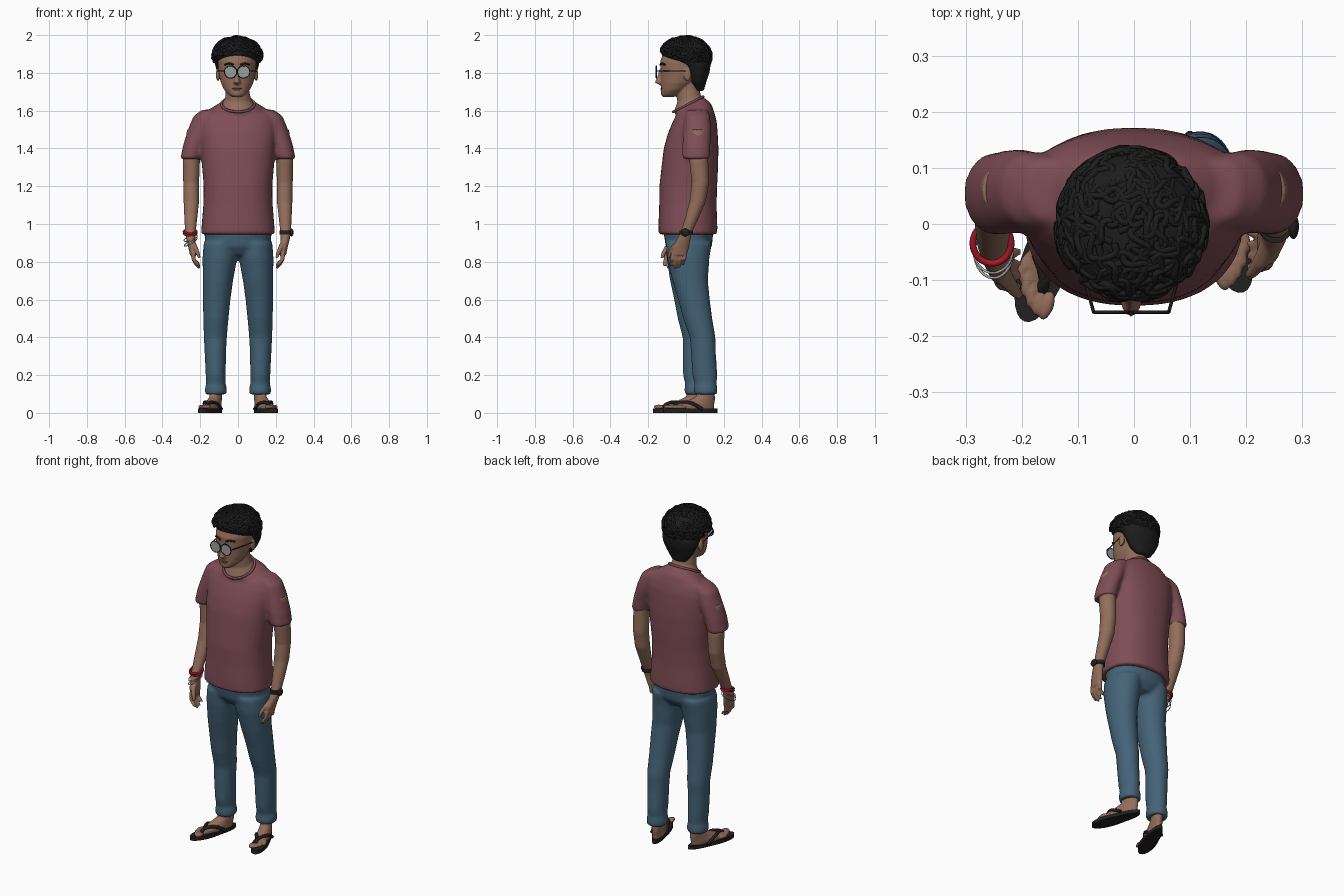
import bpy, bmesh, math, random
from mathutils import Vector, Matrix

random.seed(4)
if "Cube" in bpy.data.objects:
    bpy.data.objects.remove(bpy.data.objects["Cube"])


def material(name, r, g, b):
    m = bpy.data.materials.new(name)
    m.use_nodes = True
    m.diffuse_color = (r, g, b, 1)
    m.node_tree.nodes["Principled BSDF"].inputs["Base Color"].default_value = (r, g, b, 1)
    return m


SKIN = material("skin", .29, .155, .105)
SHIRT = material("shirt_maroon", .21, .075, .092)
DENIM = material("denim_blue", .058, .125, .185)
HAIR = material("hair_black", .012, .012, .012)
RUBBER = material("sandal_black", .017, .014, .014)
RED = material("bracelet_red", .4, .01, .02)
SILVER = material("silver", .4, .4, .4)
LENS = material("lens_grey", .33, .34, .33)
LIPS = material("lips", .2, .085, .065)


def loft(bm, rings, n=2, segs=32):
    """Closed body through rings (x, y, z, rx, ry[, tilt])."""
    loops = []
    for x, y, z, rx, ry, *tilt in rings:
        loop = []
        for i in range(segs):
            a = math.tau * i / segs
            c, s = math.cos(a), math.sin(a)
            px = math.copysign(abs(c) ** (2 / n), c) * rx
            py = math.copysign(abs(s) ** (2 / n), s) * ry
            loop.append(bm.verts.new((x + px, y + py, z + (tilt[0] * py if tilt else 0))))
        loops.append(loop)
    faces = [bm.faces.new(loops[0]), bm.faces.new(loops[-1])]
    for lo, hi in zip(loops, loops[1:]):
        for i in range(segs):
            j = (i + 1) % segs
            faces.append(bm.faces.new((lo[i], lo[j], hi[j], hi[i])))
    bmesh.ops.recalc_face_normals(bm, faces=faces)


def ball(bm, centre, radii):
    bmesh.ops.create_uvsphere(bm, u_segments=20, v_segments=12, radius=1,
                              matrix=Matrix.Translation(centre) @ Matrix.Diagonal((*radii, 1)))


def finish(bm, name, mat, voxel=0, smooth=6, loc=(0, 0, 0), rot=0):
    """Make an object; with a voxel size its overlapping bodies melt together."""
    me = bpy.data.meshes.new(name)
    bm.to_mesh(me)
    bm.free()
    me.materials.append(mat)
    ob = bpy.data.objects.new(name, me)
    bpy.context.collection.objects.link(ob)
    ob.location, ob.rotation_euler = loc, (0, 0, rot)
    for p in me.polygons:
        p.use_smooth = len(p.vertices) < 5
    if voxel:
        m = ob.modifiers.new("melt", "REMESH")
        m.mode, m.voxel_size, m.use_smooth_shade = "VOXEL", voxel, True
        m = ob.modifiers.new("relax", "SMOOTH")
        m.factor, m.iterations = .5, smooth
    return ob


def tubes(name, paths, radius, mat, closed=False, loc=(0, 0, 0), rot=0):
    cu = bpy.data.curves.new(name, "CURVE")
    cu.dimensions, cu.bevel_depth, cu.bevel_resolution = "3D", radius, 1
    cu.resolution_u, cu.use_fill_caps = 3, True
    for path in paths:
        sp = cu.splines.new("BEZIER")
        sp.bezier_points.add(len(path) - 1)
        sp.use_cyclic_u = closed
        for bp, co in zip(sp.bezier_points, path):
            bp.co = co
            bp.handle_left_type = bp.handle_right_type = "AUTO"
    cu.materials.append(mat)
    ob = bpy.data.objects.new(name, cu)
    bpy.context.collection.objects.link(ob)
    ob.location, ob.rotation_euler = loc, (0, 0, rot)
    return ob


def oval(x, y, z, rx, ry, tx=0, ty=0, count=16):
    angles = [math.tau * i / count for i in range(count)]
    return [(x + rx * math.cos(a), y + ry * math.sin(a),
             z + tx * math.cos(a) + ty * math.sin(a)) for a in angles]


def ramp(z, top, span):
    return max(0, min(1, (top - z) / span))


def sided(rings, s, top, span, back):
    """Mirror rings to a side; the right limb swings forward towards its end."""
    return [(s * x, y - (back * ramp(z, top, span) if s < 0 else 0), z, *r)
            for x, y, z, *r in rings]


# Shirt: torso and sleeves
bm = bmesh.new()
loft(bm, [(0, .01, .945, .197, .156), (0, .01, 1.0, .192, .156), (0, .01, 1.1, .184, .152),
          (0, .012, 1.2, .182, .153), (0, .02, 1.3, .19, .15), (0, .027, 1.4, .198, .145),
          (0, .036, 1.48, .205, .132), (0, .046, 1.54, .205, .117), (0, .052, 1.585, .185, .1),
          (0, .045, 1.612, .14, .09, .25), (0, .012, 1.632, .09, .082, .5)], n=2.3)
for s in (-1, 1):
    loft(bm, [(s * x, y, z, rx, ry) for x, y, z, rx, ry in (
        (.15, .06, 1.605, .04, .055), (.182, .06, 1.57, .055, .068), (.205, .06, 1.5, .06, .074),
        (.234, .055, 1.42, .056, .075), (.252, .053, 1.343, .054, .073))])
finish(bm, "shirt", SHIRT, .01, 8)
tubes("shirt_collar", [oval(0, .012, 1.634, .087, .079, ty=.04)], .007, SHIRT, True)

# Jeans: pelvis, legs and rolled cuffs
leg = [(.117, .105, .14, .05, .056), (.118, .1, .2, .053, .066), (.12, .092, .32, .057, .066),
       (.12, .088, .4, .061, .068), (.117, .062, .5, .067, .077), (.113, .042, .6, .073, .084),
       (.106, .022, .7, .08, .094), (.096, .012, .82, .092, .112), (.09, .015, .9, .092, .122)]
cuff = [(.117, .104, .098, .056, .06), (.117, .104, .115, .059, .063), (.117, .104, .145, .056, .061)]
bm = bmesh.new()
loft(bm, [(0, .015, .835, .08, .09), (0, .015, .88, .17, .122), (0, .012, .98, .182, .135)], n=2.2)
for s in (-1, 1):
    loft(bm, sided(leg, s, .85, .6, .05))
    loft(bm, sided(cuff, s, .85, .6, .05))
finish(bm, "jeans", DENIM, .01, 5)

# Arms with hands
arm = [(.225, .06, 1.5, .045, .05), (.247, .068, 1.33, .045, .05), (.248, .076, 1.22, .042, .046),
       (.247, .062, 1.12, .041, .043), (.25, .03, 1.03, .034, .036), (.252, .002, .955, .028, .03),
       (.25, -.012, .92, .024, .036), (.242, -.028, .875, .021, .044), (.236, -.036, .835, .018, .04)]
for s, side in ((1, "left"), (-1, "right")):
    bm = bmesh.new()
    loft(bm, sided(arm, s, 1.3, .35, .035))
    for i in range(4):
        y, drop = -.068 + i * .021, (.012, 0, .004, .02)[i]
        finger = [(.238, y, .85, .012, .012), (.235, y - .005, .81, .011, .011),
                  (.222, y - .01, .785 + drop, .01, .0105), (.206, y - .01, .765 + drop, .008, .008)]
        loft(bm, sided(finger, s, 1.3, .35, .035), segs=12)
    thumb = [(.242, -.03, .91, .015, .02), (.228, -.062, .88, .014, .017),
             (.214, -.082, .85, .011, .013), (.205, -.092, .82, .008, .009)]
    loft(bm, sided(thumb, s, 1.3, .35, .035), segs=12)
    finish(bm, side + "_arm", SKIN, .0045, 4)

# Wrist watch and bracelets
bm = bmesh.new()
loft(bm, [(.252, .002, .944, .033, .036), (.252, .002, .966, .032, .036)])
ball(bm, (.284, -.004, .955), (.01, .023, .021))
finish(bm, "watch", RUBBER)
tubes("red_bracelet", [oval(-.253, -.034, z, .034, .036, ty=.01) for z in (.95, .96)], .006, RED, True)
tubes("silver_bracelets", [oval(-.251, -.045, .925, .035, .042, .012, .014),
                           oval(-.25, -.05, .905, .034, .046, .02, .01)], .0025, SILVER, True)

# Feet in strapped sandals, toes pointing out
for s, side, y in ((1, "left", .105), (-1, "right", .053)):
    place = dict(loc=(s * .117, y, 0), rot=s * math.radians(19))
    bm = bmesh.new()
    loft(bm, [(0, -.07, .018, .036, .115), (0, -.065, .04, .038, .11), (0, -.03, .062, .033, .08),
              (0, -.002, .085, .031, .052), (0, .002, .16, .033, .04)])
    for i in range(5):
        ball(bm, (s * (-.028 + i * .0155), -.2 + i * i * .0032, .032),
             (.013 if i == 0 else .0085, .028, .012))
    finish(bm, side + "_foot", SKIN, .005, 3, **place)
    bm = bmesh.new()
    outline = []
    for i in range(36):
        a = math.tau * i / 36
        c = math.cos(a)
        half = .043 - .007 * c - .004 * math.exp(-(c - .2) ** 2 * 8)
        outline.append(bm.verts.new((math.sin(a) * half, -.088 + .152 * c, 0)))
    sole = bm.faces.new(outline)
    top = bmesh.ops.extrude_face_region(bm, geom=[sole])["geom"]
    bmesh.ops.translate(bm, vec=(0, 0, .022), verts=[v for v in top if isinstance(v, bmesh.types.BMVert)])
    bmesh.ops.recalc_face_normals(bm, faces=bm.faces)
    finish(bm, side + "_sandal_sole", RUBBER, **place)
    post = (-s * .012, -.185, .025)
    tubes(side + "_sandal_straps",
          [[post, (-s * .01, -.16, .048), (k * .03, -.1, .054), (k * .043, -.035, .02)]
           for k in (-1, 1)], .0095, RUBBER, **place)

# Head, neck, nose and ears
bm = bmesh.new()
loft(bm, [(-.005, -.095, 1.672, .025, .028), (-.005, -.082, 1.685, .045, .05),
          (-.005, -.062, 1.71, .068, .07), (-.005, -.043, 1.745, .085, .09),
          (-.005, -.025, 1.8, .098, .109), (-.005, -.015, 1.86, .102, .122),
          (-.005, -.005, 1.92, .09, .11), (-.005, 0, 1.95, .05, .06)])
loft(bm, [(0, .02, 1.57, .07, .055, .5), (0, .012, 1.636, .082, .074, .5),
          (0, .016, 1.664, .068, .062, .3), (-.003, .01, 1.71, .062, .062), (-.005, 0, 1.78, .06, .06)])
loft(bm, [(-.005, -.125, 1.738, .014, .02), (-.005, -.132, 1.75, .02, .034),
          (-.005, -.128, 1.775, .012, .026), (-.005, -.125, 1.82, .009, .016)], segs=16)
for s in (-1, 1):
    ball(bm, (-.005 + s * .101, .008, 1.79), (.011, .02, .034))
finish(bm, "head", SKIN, .005, 4)
bm = bmesh.new()
ball(bm, (-.005, -.124, 1.717), (.028, .012, .004))
ball(bm, (-.005, -.123, 1.709), (.022, .012, .005))
finish(bm, "lips", LIPS)
tubes("eyebrows", [[(-.005 + s * .018, -.136, 1.843), (-.005 + s * .04, -.13, 1.85),
                    (-.005 + s * .065, -.112, 1.843)] for s in (-1, 1)], .005, HAIR)

# Glasses
bm = bmesh.new()
rims = []
for x in (-.04, .03):
    bmesh.ops.create_cone(bm, cap_ends=True, segments=28, radius1=.031, radius2=.031, depth=.004,
                          matrix=Matrix.Translation((x, -.157, 1.805)) @ Matrix.Rotation(math.pi / 2, 4, "X"))
    rims.append([(px, -.157, 1.805 + py) for px, py, _ in oval(x, 0, 0, .032, .032)])
finish(bm, "glasses_lenses", LENS)
tubes("glasses_rims", rims, .0032, HAIR, True)
tubes("glasses_temples", [[(-.005 + s * .067, -.157, 1.81), (-.005 + s * .09, -.07, 1.81),
                           (-.005 + s * .107, .01, 1.81)] for s in (-1, 1)]
      + [[(-.01, -.157, 1.812), (-.005, -.159, 1.815), (0, -.157, 1.812)]], .003, HAIR)

# Hair: a solid cap running down to the nape, covered in loose curls
bm = bmesh.new()
loft(bm, [(-.005, .072, 1.705, .045, .022), (-.005, .062, 1.75, .082, .045),
          (-.005, .062, 1.8, .106, .062), (-.005, .052, 1.84, .116, .078),
          (-.005, .01, 1.872, .122, .118), (-.005, -.003, 1.9, .126, .13),
          (-.005, -.003, 1.935, .12, .125), (-.005, 0, 1.965, .094, .098), (-.005, 0, 1.982, .05, .05)])
finish(bm, "hair_cap", HAIR, .007, 3)
curls = []
while len(curls) < 300:
    d = Vector([random.gauss(0, 1) for _ in range(3)]).normalized()
    if d.z < -.05 - .45 * d.y - .1 * abs(d.x):
        continue
    side = d.cross(Vector([random.gauss(0, 1) for _ in range(3)])).normalized()
    turn, sway = d.cross(side), random.choice((-1, 1)) * random.uniform(.06, .13)
    lift = random.uniform(.96, 1.02)
    path = []
    for k in range(5):
        p = (d + side * (k - 2) * .11 + turn * sway * math.sin(k * 1.6)).normalized()
        p *= lift + .035 * math.sin(k * math.pi / 4)
        path.append((-.005 + p.x * .129, -.004 + p.y * .133, 1.888 + p.z * .102))
    curls.append(path)
tubes("hair_curls", curls, .0065, HAIR)
